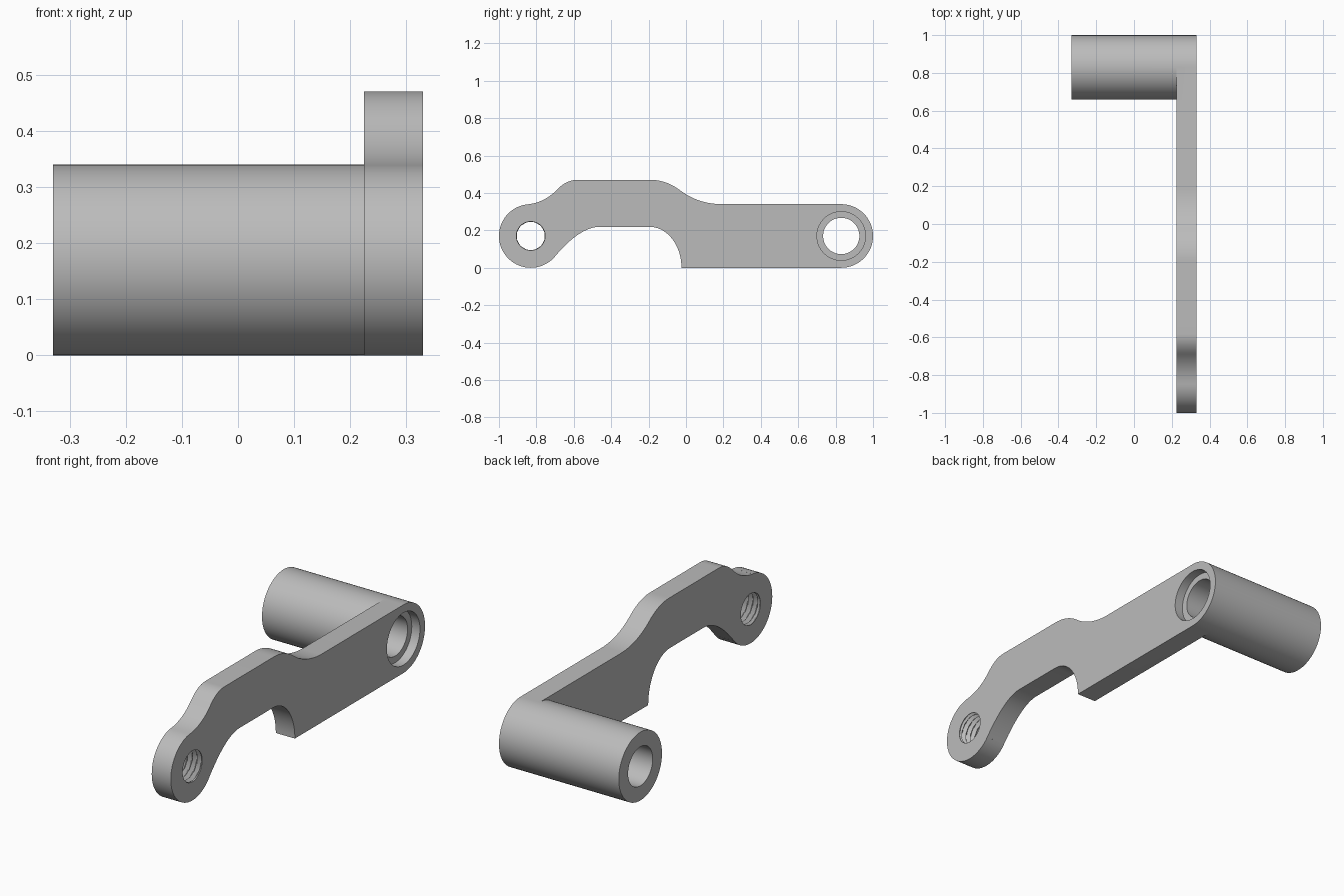
import bpy, bmesh
from math import cos, sin, pi, radians
from mathutils import Vector
from mathutils.geometry import tessellate_polygon

if "Cube" in bpy.data.objects:
    bpy.data.objects.remove(bpy.data.objects["Cube"], do_unlink=True)

SEG = 64
X_IN, X_OUT, X_END = 0.225, 0.33, -0.33      # plate faces and free end of the tube
R = 0.17
TUBE = (0.83, R)                             # tube axis in (y, z)
EYE = (-0.83, R)                             # threaded eye axis in (y, z)


def arc(c, rx, a0, a1, n, rz=None):
    """Points on a circular or elliptical arc, angles in degrees."""
    rz = rz or rx
    angles = [radians(a0 + (a1 - a0) * i / n) for i in range(n + 1)]
    return [(c[0] + rx * cos(a), c[1] + rz * sin(a)) for a in angles]


def curve(p, q, r, n=12):
    """Curve from p to r, tangent to both legs of the corner q."""
    pts = []
    for i in range(n + 1):
        t = i / n
        pts.append(tuple((1 - t) ** 2 * a + 2 * t * (1 - t) * b + t * t * c
                         for a, b, c in zip(p, q, r)))
    return pts


def tidy(pts):
    return [p for i, p in enumerate(pts) if (Vector(p) - Vector(pts[i - 1])).length > 1e-4]


bm = bmesh.new()


def ring(pts, x):
    return [bm.verts.new((x, y, z)) for y, z in pts]


def bridge(a, b):
    for i in range(len(a)):
        bm.faces.new((a[i - 1], a[i], b[i], b[i - 1]))


def fill(x, *loops):
    """Flat face at x: first loop is the outline, the rest are holes."""
    verts = [v for loop in loops for v in ring(loop, x)]
    polys = [[Vector((y, z, 0)) for y, z in loop] for loop in loops]
    for tri in tessellate_polygon(polys):
        bm.faces.new([verts[i] for i in tri])


# Arm outline, from the tube top round to the tube bottom
outline = curve((0.18, 0.34), (0.06, 0.345), (-0.03, 0.413))
outline += curve((-0.03, 0.413), (-0.105, 0.47), (-0.19, 0.47))
outline += curve((-0.58, 0.47), (-0.64, 0.47), (-0.69, 0.417))
outline += curve((-0.69, 0.417), (-0.755, 0.35), (-0.845, 0.339))
outline += arc(EYE, R, 95, 320, 44)
outline += curve((-0.70, 0.061), (-0.567, 0.219), (-0.46, 0.219), 16)
outline += arc((-0.195, 0), 0.171, 90, 0, 18, 0.219)

rounded = tidy(outline + arc(TUBE, R, -90, 90, SEG // 2))
hollow = tidy(outline + arc(TUBE, R, 270, 90, SEG // 2))

# Arm: rim, outer face, and inner face cut away where the tube joins
eye_hole = arc(EYE, 0.077, 0, 360, SEG)[:-1]
bore_mouth = arc(TUBE, 0.13, 0, 360, SEG)[:-1]
bridge(ring(rounded, X_IN), ring(rounded, X_OUT))
fill(X_OUT, rounded, eye_hole, bore_mouth)
fill(X_IN, hollow, eye_hole)

# Tube with through bore and counterbore
previous = None
for x, r in [(X_IN, R), (X_END, R), (X_END, 0.097), (0.285, 0.097), (0.285, 0.13), (X_OUT, 0.13)]:
    row = ring(arc(TUBE, r, 0, 360, SEG)[:-1], x)
    if previous:
        bridge(previous, row)
    previous = row

# Helical thread inside the eye, running out at both faces
ROWS, TURNS = 48, 4
previous = None
for j in range(ROWS + 1):
    t = j / ROWS
    fade = min(1, 10 * t, 10 * (1 - t))
    pts = []
    for i in range(SEG):
        a = 2 * pi * i / SEG
        wave = 1 - abs(2 * ((t * TURNS - i / SEG) % 1) - 1)
        r = 0.077 + fade * (0.018 * wave - 0.003)
        pts.append((EYE[0] + r * cos(a), EYE[1] + r * sin(a)))
    row = ring(pts, X_IN + (X_OUT - X_IN) * t)
    if previous:
        bridge(previous, row)
    previous = row

bmesh.ops.remove_doubles(bm, verts=bm.verts, dist=1e-4)
bmesh.ops.recalc_face_normals(bm, faces=bm.faces)
mesh = bpy.data.meshes.new("lever_arm")
bm.to_mesh(mesh)
bm.free()

# Plain grey metal
grey = bpy.data.materials.new("plain_grey")
grey.use_nodes = True
colour = (0.5, 0.5, 0.5, 1)
grey.diffuse_color = colour
grey.node_tree.nodes["Principled BSDF"].inputs["Base Color"].default_value = colour
mesh.materials.append(grey)

lever = bpy.data.objects.new("lever_arm", mesh)
bpy.context.collection.objects.link(lever)
bpy.ops.object.select_all(action='DESELECT')
lever.select_set(True)
bpy.context.view_layer.objects.active = lever
bpy.ops.object.shade_smooth_by_angle(angle=radians(30))
